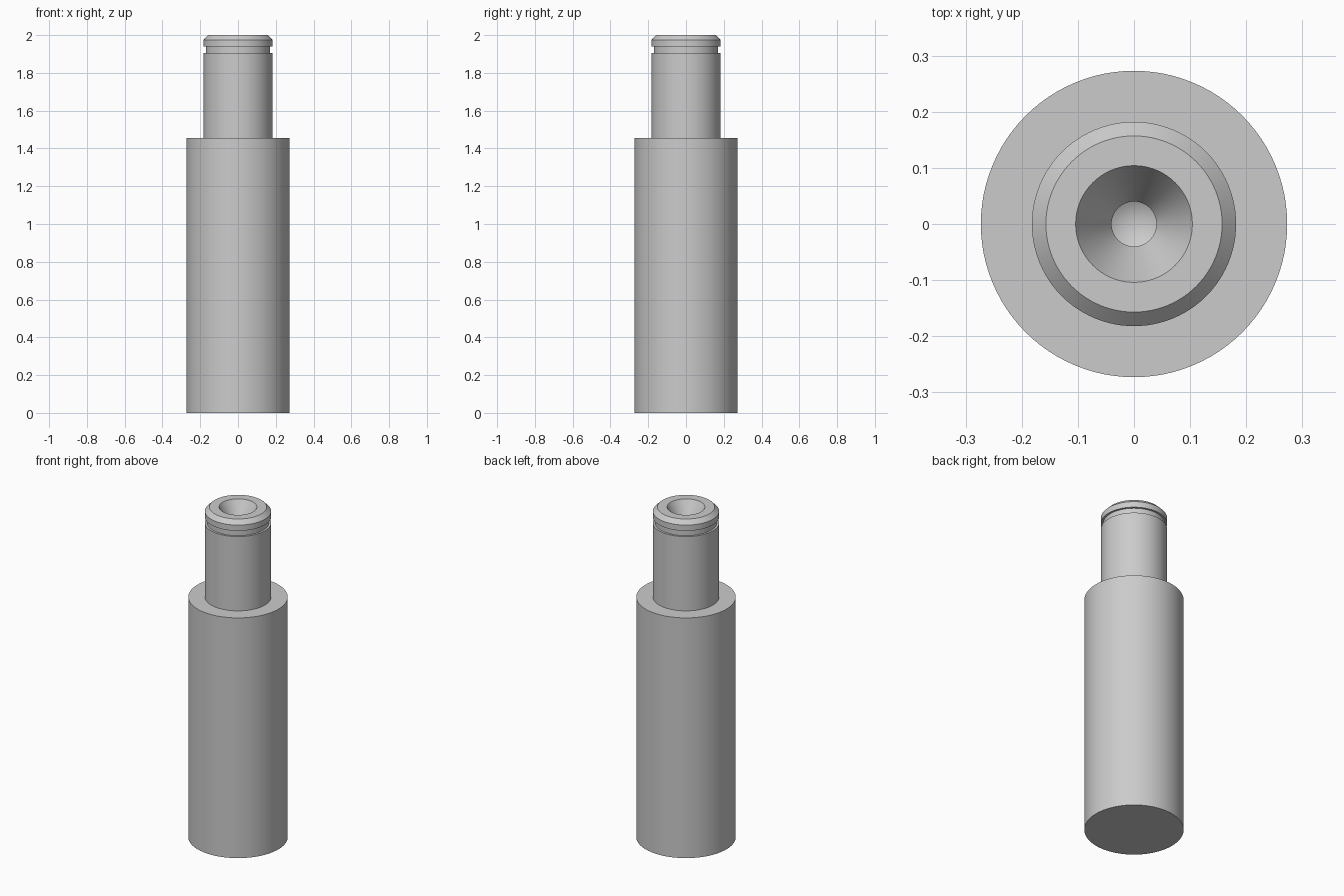
import bpy
import bmesh
import math

cube = bpy.data.objects.get("Cube")
if cube:
    bpy.data.objects.remove(cube, do_unlink=True)

# Plain grey metal
steel = bpy.data.materials.new("grey_metal")
steel.use_nodes = True
grey = (0.6, 0.6, 0.6, 1)
steel.diffuse_color = grey
steel.node_tree.nodes["Principled BSDF"].inputs["Base Color"].default_value = grey


def lathe(name, profile, segments=96):
    """Turn a (radius, height) profile about the z axis."""
    bm = bmesh.new()
    verts = [bm.verts.new((r, 0, z)) for r, z in profile]
    edges = [bm.edges.new(pair) for pair in zip(verts, verts[1:])]
    bmesh.ops.spin(bm, geom=verts + edges, cent=(0, 0, 0), axis=(0, 0, 1),
                   angle=math.tau, steps=segments)
    bmesh.ops.remove_doubles(bm, verts=bm.verts[:], dist=0.0001)
    bmesh.ops.recalc_face_normals(bm, faces=bm.faces[:])
    mesh = bpy.data.meshes.new(name)
    bm.to_mesh(mesh)
    bm.free()
    mesh.materials.append(steel)
    obj = bpy.data.objects.new(name, mesh)
    bpy.context.collection.objects.link(obj)
    bpy.ops.object.select_all(action="DESELECT")
    obj.select_set(True)
    bpy.context.view_layer.objects.active = obj
    bpy.ops.object.shade_smooth_by_angle(angle=math.radians(20))
    return obj


body_r, neck_r, groove_r = 0.273, 0.182, 0.17
shoulder, top, chamfer = 1.455, 2.0, 0.025
groove_low, groove_high = 1.905, 1.94
sink_r, pilot_r = 0.104, 0.04

# Centre-drilled hole: sixty degree countersink, pilot bore, pointed end
sink_z = top - (sink_r - pilot_r) / math.tan(math.radians(30))
pilot_z = sink_z - 2 * pilot_r
tip_z = pilot_z - pilot_r / math.tan(math.radians(60))

# Stepped shaft with snap-ring groove and chamfered end
lathe("stepped_shaft", [
    (0, 0), (body_r, 0), (body_r, shoulder),
    (neck_r, shoulder), (neck_r, groove_low),
    (groove_r, groove_low), (groove_r, groove_high),
    (neck_r, groove_high), (neck_r, top - chamfer),
    (neck_r - chamfer, top), (sink_r, top),
    (pilot_r, sink_z), (pilot_r, pilot_z), (0, tip_z),
])
